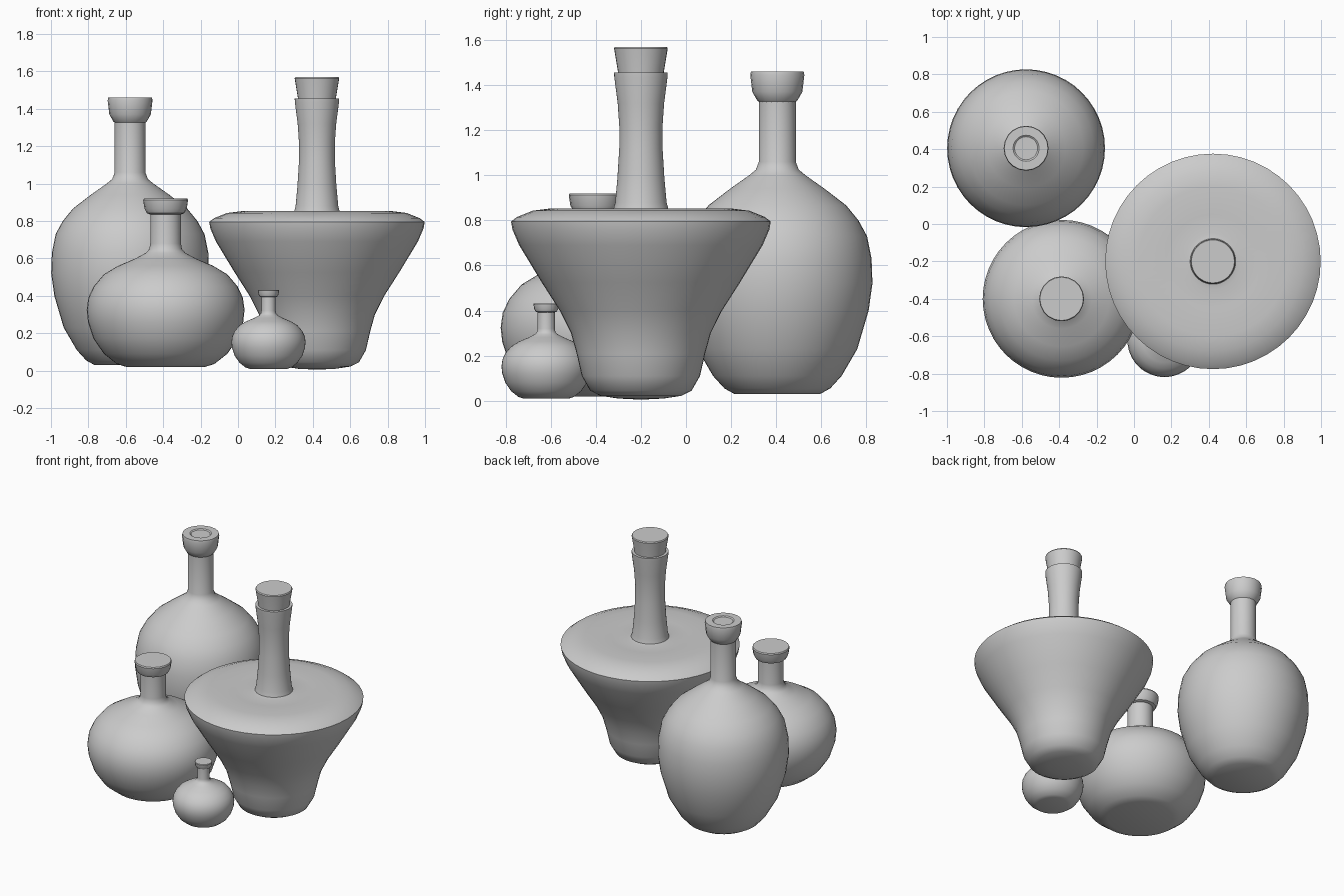
import bpy, bmesh, math

if "Cube" in bpy.data.objects:
    bpy.data.objects.remove(bpy.data.objects["Cube"])


def lathe(name, profile, center, scale=1.0, sides=48, angle=40):
    """Revolve (radius, height) points round a vertical axis."""
    bm = bmesh.new()
    rings = []
    for r, z in profile:
        if r == 0:
            rings.append([bm.verts.new((0, 0, z * scale))])
        else:
            rings.append([bm.verts.new((r * scale * math.cos(2 * math.pi * i / sides),
                                        r * scale * math.sin(2 * math.pi * i / sides),
                                        z * scale)) for i in range(sides)])
    for a, b in zip(rings, rings[1:]):
        for i in range(sides):
            j = (i + 1) % sides
            quad = [a[i % len(a)], a[j % len(a)], b[j % len(b)], b[i % len(b)]]
            bm.faces.new(list(dict.fromkeys(quad)))
    bmesh.ops.recalc_face_normals(bm, faces=bm.faces)
    mesh = bpy.data.meshes.new(name)
    bm.to_mesh(mesh)
    bm.free()
    ob = bpy.data.objects.new(name, mesh)
    ob.location = (center[0], center[1], 0)
    bpy.context.collection.objects.link(ob)
    bpy.ops.object.select_all(action='DESELECT')
    ob.select_set(True)
    bpy.context.view_layer.objects.active = ob
    bpy.ops.object.shade_smooth_by_angle(angle=math.radians(angle))
    return ob


# Tall egg-shaped bottle and its stopper
tall = (-0.577, 0.405)
lathe("tall_bottle", [
    (0, .03), (.19, .03), (.235, .055), (.285, .11), (.355, .23), (.405, .40),
    (.422, .52), (.418, .63), (.398, .73), (.36, .80), (.305, .867), (.21, .94),
    (.125, 1.0), (.095, 1.025), (.082, 1.06), (.082, 1.33), (0, 1.33)], tall)
lathe("tall_bottle_stopper", [
    (0, 1.32), (.075, 1.32), (.09, 1.333), (.111, 1.37), (.12, 1.445),
    (.117, 1.46), (.07, 1.46), (.062, 1.454), (0, 1.454)], tall, sides=20, angle=30)

# Squat round bottle, repeated at a smaller size
squat = [
    (0, .02), (.21, .02), (.26, .035), (.33, .09), (.385, .17), (.415, .26),
    (.422, .325), (.413, .39), (.385, .45), (.33, .515), (.255, .56), (.16, .60),
    (.105, .63), (.087, .65), (.082, .68), (.082, .845), (0, .845)]
squat_stopper = [
    (0, .835), (.082, .835), (.1, .842), (.113, .866), (.12, .912), (.116, .92), (0, .92)]
for name, center, s in (("squat_bottle", (-.387, -.40), 1.0),
                        ("small_bottle", (.163, -.62), .47)):
    lathe(name, squat, center, s)
    lathe(name + "_stopper", squat_stopper, center, s, sides=20, angle=30)

# Wide-shouldered bottle and its stopper
wide = (.422, -.20)
lathe("wide_bottle", [
    (0, .005), (.1, .01), (.18, .022), (.225, .045), (.262, .11), (.285, .21),
    (.31, .30), (.36, .40), (.44, .525), (.54, .69), (.57, .76), (.576, .795),
    (.55, .815), (.48, .843), (.40, .853), (.25, .848), (.15, .845),
    (.122, .85), (.114, .88), (.104, .99), (.096, 1.12), (.096, 1.22),
    (.103, 1.32), (.118, 1.435), (.119, 1.455), (0, 1.455)], wide, angle=45)
lathe("wide_bottle_stopper", [
    (0, 1.44), (.1, 1.44), (.102, 1.46), (.119, 1.563), (.115, 1.57), (0, 1.57)],
    wide, sides=32, angle=30)
